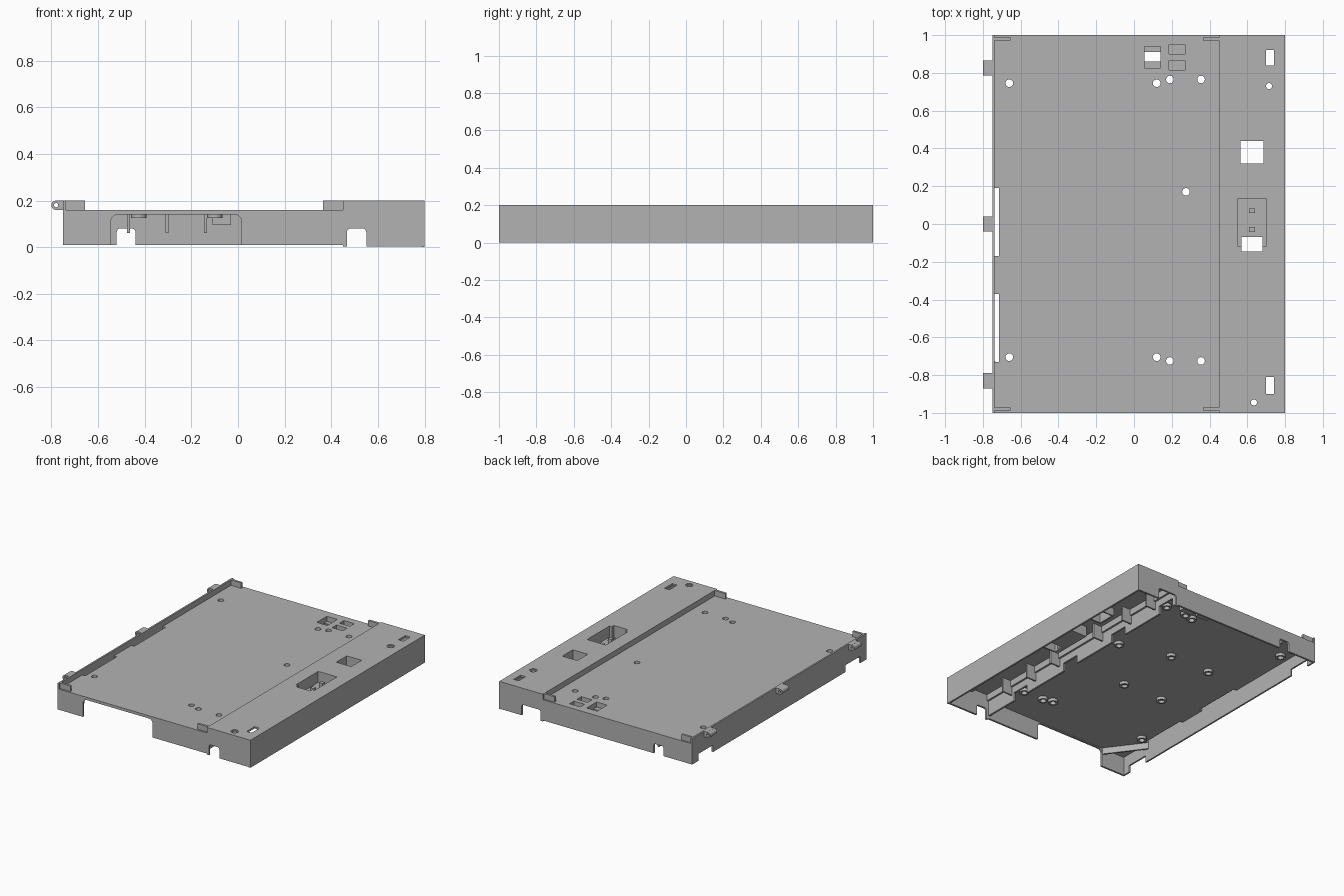
import bpy, bmesh, math
from mathutils import Matrix, Vector

old = bpy.data.objects.get("Cube")
if old:
    bpy.data.objects.remove(old)

grey = bpy.data.materials.new("plain grey")
grey.use_nodes = True
grey.diffuse_color = (0.45, 0.45, 0.45, 1)
grey.node_tree.nodes["Principled BSDF"].inputs["Base Color"].default_value = (0.45, 0.45, 0.45, 1)


def add_box(bm, x0, x1, y0, y1, z0, z1):
    size = Matrix.Diagonal((x1 - x0, y1 - y0, z1 - z0, 1))
    centre = Matrix.Translation(((x0 + x1) / 2, (y0 + y1) / 2, (z0 + z1) / 2))
    return bmesh.ops.create_cube(bm, size=1, matrix=centre @ size)["verts"]


def add_rod(bm, x, y, z0, z1, r, axis="Z"):
    m = Matrix.Translation((x, y, (z0 + z1) / 2))
    if axis == "Y":
        m = Matrix.Translation((x, (z0 + z1) / 2, y)) @ Matrix.Rotation(math.pi / 2, 4, "X")
    bmesh.ops.create_cone(bm, cap_ends=True, segments=24, radius1=r, radius2=r,
                          depth=z1 - z0, matrix=m)


def add_arch(bm, x0, x1, y0, y1, top, r):
    # opening through a wall, with rounded upper corners
    verts = add_box(bm, x0, x1, y0, y1, -0.1, top)
    edges = {e for v in verts for e in v.link_edges
             if all(w.co.z > top - 0.001 for w in e.verts)
             and abs(e.verts[0].co.x - e.verts[1].co.x) < 1e-5}
    bmesh.ops.bevel(bm, geom=list(edges), offset=r, segments=5, affect="EDGES", profile=0.5)


def finish(name, bm):
    mesh = bpy.data.meshes.new(name)
    bm.to_mesh(mesh)
    bm.free()
    mesh.materials.append(grey)
    obj = bpy.data.objects.new(name, mesh)
    bpy.context.collection.objects.link(obj)
    return obj


def part(name, boxes=(), rods=(), arches=()):
    bm = bmesh.new()
    for b in boxes:
        add_box(bm, *b)
    for r in rods:
        add_rod(bm, *r)
    for a in arches:
        add_arch(bm, *a)
    return finish(name, bm)


def cut(obj, boxes=(), rods=(), arches=()):
    cutter = part("cutter", boxes, rods, arches)
    cutter.hide_render = True
    mod = obj.modifiers.new("cut", "BOOLEAN")
    mod.operation, mod.solver, mod.object = "DIFFERENCE", "EXACT", cutter
    mod.use_self = True
    bpy.context.view_layer.objects.active = obj
    bpy.ops.object.modifier_apply(modifier=mod.name)
    bpy.data.objects.remove(cutter)
    return obj


T = 0.014                       # wall thickness
LOW, HIGH, BASE = 0.16, 0.2, 0.01
LEFT, STEP, RIGHT = -0.75, 0.45, 0.8

# Main deck with screw holes, edge slots and rear windows
holes = [(-0.66, 0.745), (0.12, 0.745), (0.19, 0.765), (0.355, 0.765), (0.275, 0.17),
         (-0.66, -0.705), (0.12, -0.705), (0.19, -0.725), (0.355, -0.725)]
rear_wells = [(0.055, 0.14, 0.825, 0.94), (0.185, 0.27, 0.9, 0.95), (0.185, 0.27, 0.815, 0.865)]
slots = [(-0.738, -0.715, -0.17, 0.19), (-0.738, -0.715, -0.73, -0.37)]
deck = part("main_deck", [(LEFT + 0.001, STEP, -0.999, 0.999, LOW - T, LOW)])
cut(deck, [(*s, 0, 0.3) for s in slots + rear_wells], [(x, y, 0, 0.3, 0.02) for x, y in holes])

# Shallow wells below the rear windows
for i, (x0, x1, y0, y1) in enumerate(rear_wells):
    e = 0.008
    well = part(f"rear_well_{i + 1}", [(x0 - e, x1 + e, y0 - e, y1 + e, 0.115, LOW - 0.001)])
    inner = [(x0, x1, y0, y1, 0.123, 0.3)]
    if i == 0:
        inner.append((x0, x1, 0.86, 0.91, 0, 0.3))
    cut(well, inner)

# Raised deck with its slots, window and latch pocket
rings = [(0.715, 0.73), (0.635, -0.945)]
strip_slots = [(0.7, 0.74, 0.84, 0.92), (0.7, 0.74, -0.9, -0.81), (0.565, 0.685, 0.32, 0.44)]
pocket = (0.55, 0.7, -0.12, 0.135)
latch = (0.57, 0.68, -0.145, -0.07)
raised = part("raised_deck", [(STEP, RIGHT - 0.001, -0.999, 0.999, HIGH - T, HIGH)])
cut(raised, [(*s, 0, 0.3) for s in strip_slots + [pocket, latch]],
    [(x, y, 0, 0.3, 0.025) for x, y in rings])
tray = part("latch_pocket", [(0.54, 0.71, -0.155, 0.145, 0.11, HIGH - 0.001)])
cut(tray, [(*pocket, 0.12, 0.3), (*latch, 0, 0.3)])
part("latch_posts", [(0.61, 0.64, y - 0.013, y + 0.013, 0.119, 0.165) for y in (0.07, -0.03)])
window = part("window_frame", [(0.555, 0.695, 0.31, 0.45, 0.13, HIGH - 0.001)])
cut(window, [(*strip_slots[2], 0, 0.3)])

# Countersunk collars in the raised deck
for i, (x, y) in enumerate(rings):
    collar = part(f"raised_collar_{i + 1}", rods=[(x, y, 0.15, HIGH - 0.006, 0.034)])
    cut(collar, rods=[(x, y, 0, 0.3, 0.016)])

# Outer walls
right_wall = part("right_wall", [(RIGHT - T, RIGHT, -1, 1, 0, HIGH)])
left_wall = part("left_wall", [(LEFT, LEFT + 0.012, -1, 1, BASE, HIGH)])
cut(left_wall, [(-0.8, -0.7, 0.76, 0.93, 0, 0.06), (-0.8, -0.7, -0.93, -0.76, 0, 0.06)])
front = part("front_wall", [(LEFT, STEP, -1, T - 1, BASE, LOW), (STEP, RIGHT, -1, T - 1, 0.002, HIGH)])
cut(front, arches=[(-0.545, 0.015, -1.1, -0.9, 0.14, 0.03), (0.467, 0.55, -1.1, -0.9, 0.08, 0.015)])
rear = part("rear_wall", [(LEFT, STEP, 1 - T, 1, BASE, LOW), (STEP, RIGHT, 1 - T, 1, 0.002, HIGH)])
cut(rear, arches=[(-0.52, -0.44, 0.9, 1.1, 0.08, 0.015), (0.467, 0.62, 0.9, 1.1, 0.08, 0.015)])

# Inner wall under the step, with cable gaps
inner = part("inner_wall", [(STEP - T, STEP, -0.99, 0.99, 0.03, LOW - 0.001),
                            (STEP, STEP + T, -0.99, 0.99, LOW - 0.02, HIGH - 0.001)])
cut(inner, [(0.4, 0.455, y, y + 0.14, 0, 0.09) for y in (-0.72, -0.2, 0.3, 0.8)])

# Corner stops standing on the main deck
part("corner_stops", [(x0, x1, min(s * 0.972, s * 0.988), max(s * 0.972, s * 0.988), LOW - T, HIGH)
                      for s in (-1, 1) for x0, x1 in ((-0.738, -0.655), (0.365, STEP))])

# Hinge lugs with pin holes
for i, y in enumerate((0.825, 0, -0.83)):
    lug = part(f"hinge_lug_{i + 1}", [(-0.776, -0.745, y - 0.04, y + 0.04, LOW, HIGH)],
               [(-0.78, 0.18, y - 0.04, y + 0.04, 0.02, "Y")])
    cut(lug, rods=[(-0.78, 0.18, y - 0.1, y + 0.1, 0.009, "Y")])

# Standoffs under the deck: collars round the holes and blind bosses
bosses = [(x, y) for x in (-0.1, -0.425) for y in (0.27, -0.22)]
for i, (x, y) in enumerate(holes + bosses):
    collar = part(f"standoff_{i + 1}", rods=[(x, y, 0.125, LOW - 0.004, 0.033)])
    cut(collar, rods=[(x, y, 0, 0.3 if (x, y) in holes else 0.145, 0.02)])

# Stiffening ribs along the rear wall and in the raised strip
part("rear_ribs", [(x, x + 0.012, 0.95, 0.99, 0.06, LOW - T) for x in (-0.475, -0.31, -0.145)])
part("rear_clip", [(-0.11, -0.03, 0.96, 0.99, 0.095, LOW - T)])
part("strip_ribs", [(STEP, 0.53, y, y + 0.012, 0.08, HIGH - T)
                    for y in (-0.75, -0.5, -0.25, 0.2, 0.5, 0.75)])

# Slanted brace across the front corner
a, b = Vector((-0.55, -0.985)), Vector((-0.74, -0.73))
d, mid = b - a, (a + b) / 2
bm = bmesh.new()
add_box(bm, -d.length / 2, d.length / 2, -0.006, 0.006, 0.1, LOW - T)
bm.transform(Matrix.Translation((mid.x, mid.y, 0)) @ Matrix.Rotation(math.atan2(d.y, d.x), 4, "Z"))
finish("corner_brace", bm)

# Keep crisp edges, smooth the round parts
bpy.ops.object.select_all(action="DESELECT")
for obj in bpy.context.collection.objects:
    if obj.type == "MESH" and obj.data.materials and obj.data.materials[0] == grey:
        obj.select_set(True)
        bpy.context.view_layer.objects.active = obj
bpy.ops.object.shade_smooth_by_angle(angle=math.radians(30))
